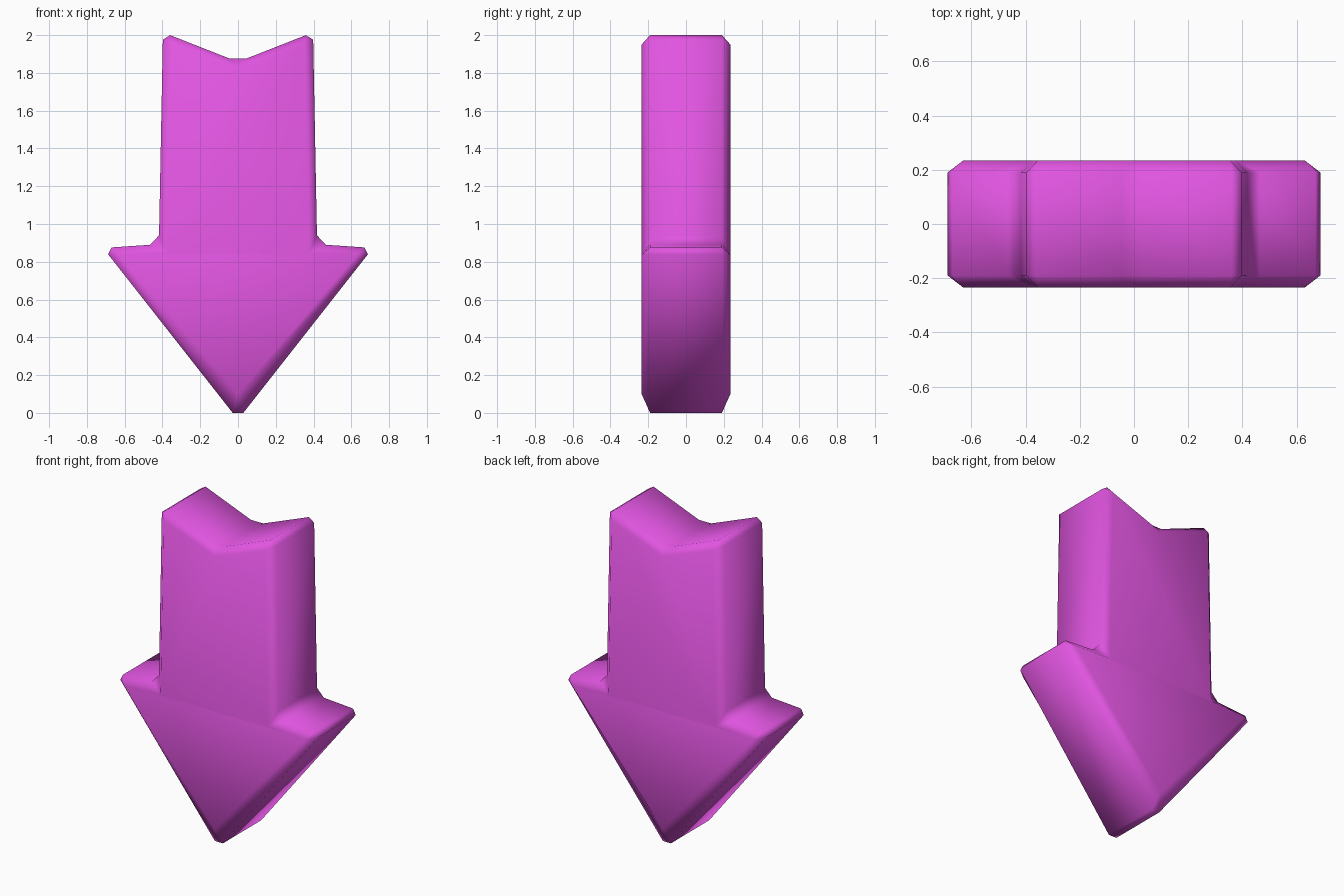
import bpy, bmesh

if "Cube" in bpy.data.objects:
    bpy.data.objects.remove(bpy.data.objects["Cube"])

# Right half of the outline: each corner = (inset face point, two bevelled rim points)
RIGHT = [
    ((0.63, 0.835), (0.688, 0.84), (0.67, 0.876)),    # wing
    ((0.375, 0.845), (0.465, 0.89), (0.418, 0.94)),   # notch under shaft
    ((0.355, 1.95), (0.398, 1.975), (0.36, 2.0)),     # top corner
]
TIP = ((0, 0.1), (-0.028, 0.0), (0.028, 0.0))
TOP = ((0, 1.82), (0.042, 1.875), (-0.042, 1.875))


def flip(p):
    return (-p[0], p[1])


LEFT = [(flip(a), flip(c), flip(b)) for a, b, c in reversed(RIGHT)]
corners = [TIP] + RIGHT + [TOP] + LEFT
n = len(corners)
HALF, RIM = 0.235, 0.19

bm = bmesh.new()
rims = []
for s in (-1, 1):
    face = [bm.verts.new((c[0][0], s * HALF, c[0][1])) for c in corners]
    rim = [bm.verts.new((p[0], s * RIM, p[1])) for c in corners for p in c[1:]]
    rims.append(rim)
    # flat shaft and head faces
    bm.faces.new([face[i] for i in (2, 3, 4, 5, 6)])
    bm.faces.new([face[i] for i in (0, 1, 2, 6, 7)])
    # chamfer ring
    for i in range(n):
        j = (i + 1) % n
        bm.faces.new([face[i], rim[2 * i], rim[2 * i + 1]])
        bm.faces.new([face[i], rim[2 * i + 1], rim[2 * j], face[j]])
# side walls
for i in range(2 * n):
    j = (i + 1) % (2 * n)
    bm.faces.new([rims[0][i], rims[0][j], rims[1][j], rims[1][i]])
bmesh.ops.recalc_face_normals(bm, faces=bm.faces)
for f in bm.faces:
    f.smooth = True

mesh = bpy.data.meshes.new("down_arrow")
bm.to_mesh(mesh)
bm.free()
mat = bpy.data.materials.new("magenta")
mat.diffuse_color = (0.75, 0.09, 0.75, 1)
mat.use_nodes = True
mat.node_tree.nodes["Principled BSDF"].inputs["Base Color"].default_value = mat.diffuse_color
mesh.materials.append(mat)
bpy.context.collection.objects.link(bpy.data.objects.new("down_arrow", mesh))
